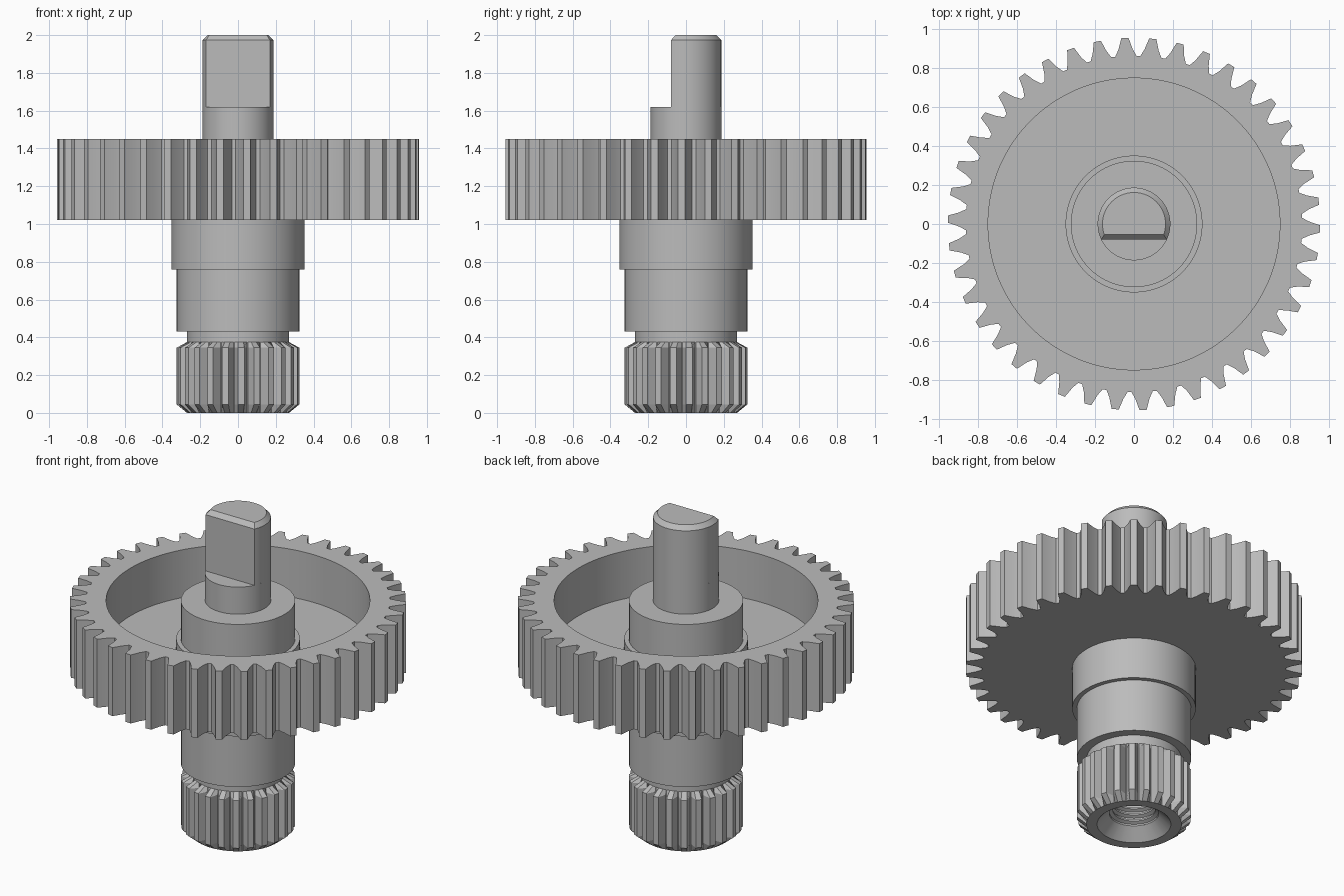
import bpy
import bmesh
from math import pi, sin, cos, asin, radians

TAU = 2 * pi

cube = bpy.data.objects.get("Cube")
if cube:
    bpy.data.objects.remove(cube)

steel = bpy.data.materials.new("plain grey")
steel.use_nodes = True
grey = (0.5, 0.5, 0.5, 1)
steel.diffuse_color = grey
steel.node_tree.nodes["Principled BSDF"].inputs["Base Color"].default_value = grey


def loft(name, rings, cap_start=False, cap_end=False):
    """Skin a stack of equal-length point loops."""
    bm = bmesh.new()
    loops = [[bm.verts.new(p) for p in ring] for ring in rings]
    n = len(loops[0])
    for low, high in zip(loops, loops[1:]):
        for i in range(n):
            j = (i + 1) % n
            bm.faces.new((low[i], low[j], high[j], high[i]))
    if cap_start:
        bm.faces.new(loops[0][::-1])
    if cap_end:
        bm.faces.new(loops[-1])
    mesh = bpy.data.meshes.new(name)
    bm.to_mesh(mesh)
    bm.free()
    mesh.materials.append(steel)
    obj = bpy.data.objects.new(name, mesh)
    bpy.context.collection.objects.link(obj)
    bpy.ops.object.select_all(action='DESELECT')
    obj.select_set(True)
    bpy.context.view_layer.objects.active = obj
    bpy.ops.object.shade_smooth_by_angle(angle=radians(20))
    return obj


def turned(outline, profile):
    """Rings of a polar outline, each held inside the radius given by the profile."""
    return [[(min(r, lim) * cos(a), min(r, lim) * sin(a), z) for a, r in outline]
            for lim, z in profile]


def toothed(count, phase, tooth):
    """Polar outline from one tooth given as (fraction of pitch, radius)."""
    pitch = TAU / count
    return [(phase + (k + f) * pitch, r) for k in range(count) for f, r in tooth]


circle = [(TAU * i / 64, 9) for i in range(64)]

# Large gear with a recessed upper face
gear_tooth = [(-0.42, 0.865), (-0.27, 0.90), (-0.13, 0.957),
              (0.13, 0.957), (0.27, 0.90), (0.42, 0.865)]
loft("large_gear", turned(toothed(42, radians(-1.5), gear_tooth), [
    (0.3, 1.02), (9, 1.02), (9, 1.45), (0.75, 1.45), (0.75, 1.15), (0.3, 1.15)]))

# Stepped body and hub
loft("stepped_body", turned(circle, [
    (0.2, 0.36), (0.27, 0.36), (0.27, 0.43), (0.325, 0.43), (0.325, 0.76),
    (0.352, 0.76), (0.352, 1.21), (0.325, 1.21), (0.325, 1.45), (0.1, 1.45)]),
    cap_end=True)

# Splined lower end with chamfered teeth and a countersunk mouth
spline_tooth = [(-0.46, 0.272), (-0.2, 0.325), (0.2, 0.325), (0.46, 0.272)]
loft("splined_end", turned(toothed(24, radians(3), spline_tooth), [
    (0.14, 0.07), (0.21, 0), (0.27, 0), (0.325, 0.045),
    (0.325, 0.345), (0.27, 0.375), (0.2, 0.375)]))

# Threaded bore
thread = [(0.14, 0.07)]
for i in range(10):
    z = 0.07 + 0.04 * i
    thread += [(0.14, z + 0.01), (0.12, z + 0.02), (0.12, z + 0.03), (0.14, z + 0.04)]
loft("threaded_bore", turned(circle, thread[::-1]), cap_start=True)

# Round shaft with a flat cut on the front of its upper part
loft("shaft_base", turned(circle, [(0.187, 1.44), (0.187, 1.62)]), cap_end=True)


def d_ring(radius, flat, z, steps=48):
    corner = asin(flat / radius)
    angles = [-corner + (pi + 2 * corner) * i / steps for i in range(steps + 1)]
    return [(radius * cos(a), radius * sin(a), z) for a in angles]


loft("flatted_shaft", [d_ring(0.187, 0.08, 1.62), d_ring(0.187, 0.08, 1.973),
                       d_ring(0.162, 0.055, 2.0)], cap_end=True)
